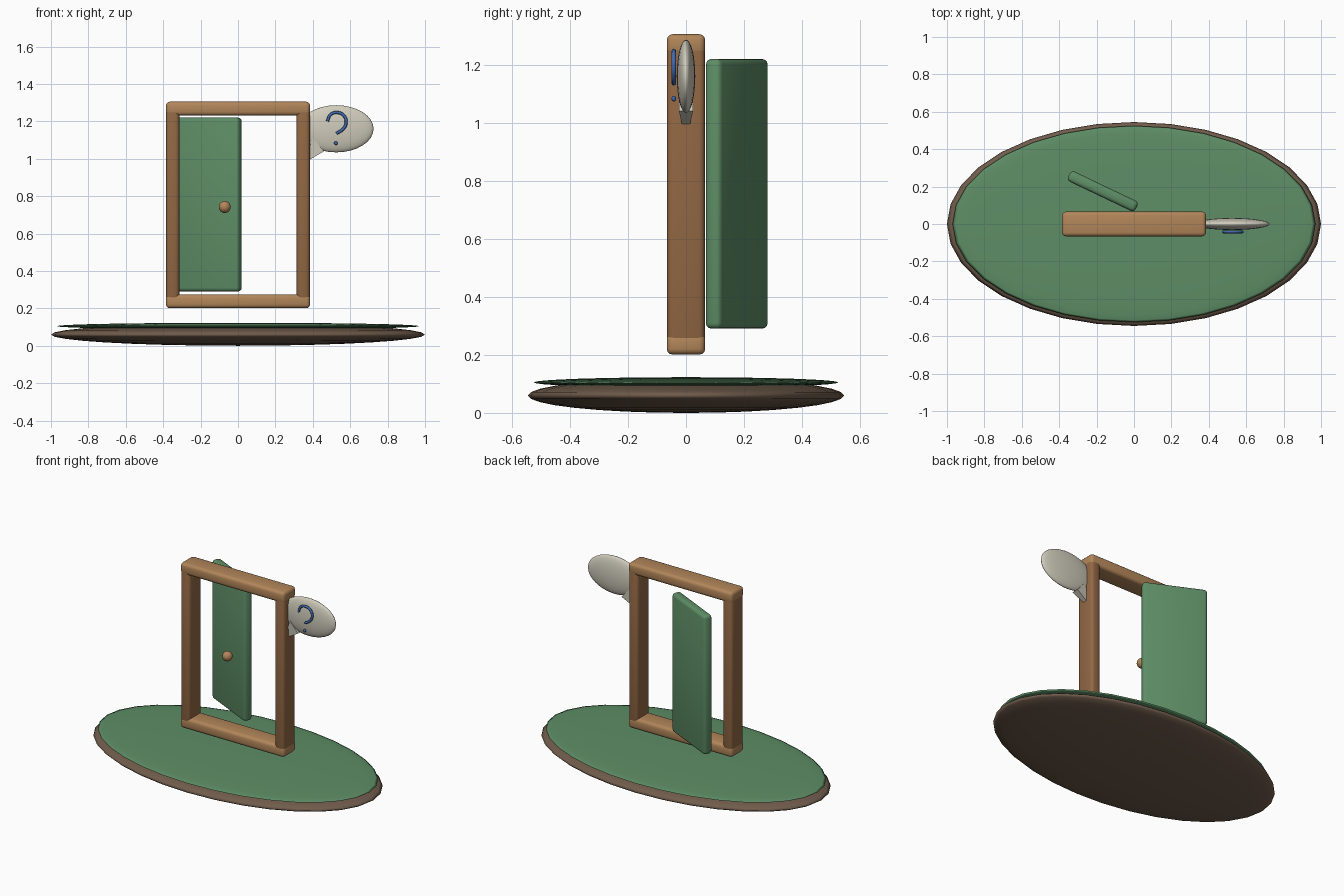
import bpy, bmesh, math

if "Cube" in bpy.data.objects:
    bpy.data.objects.remove(bpy.data.objects["Cube"])


def material(name, color):
    m = bpy.data.materials.new(name)
    m.diffuse_color = (*color, 1)
    m.use_nodes = True
    m.node_tree.nodes["Principled BSDF"].inputs["Base Color"].default_value = m.diffuse_color
    return m


green = material("leaf green", (0.112, 0.270, 0.133))
earth = material("earth brown", (0.162, 0.107, 0.072))
brown = material("dark wood", (0.288, 0.138, 0.058))
tan = material("light wood", (0.445, 0.238, 0.102))
cream = material("cream", (0.63, 0.60, 0.50))
blue = material("blue", (0.053, 0.141, 0.429))


def finish(obj, name, mat):
    obj.name = name
    obj.data.materials.append(mat)
    return obj


def ellipsoid(name, loc, radii, mat, segments=32, rings=16):
    bpy.ops.mesh.primitive_uv_sphere_add(segments=segments, ring_count=rings, radius=1, location=loc)
    obj = bpy.context.object
    obj.scale = radii
    bpy.ops.object.transform_apply(location=False, rotation=False, scale=True)
    bpy.ops.object.shade_smooth()
    return finish(obj, name, mat)


def rounded_box(name, loc, size, mat, turn=0.0, bevel=0.02):
    bpy.ops.mesh.primitive_cube_add(size=1, location=loc)
    obj = bpy.context.object
    obj.scale = size
    bpy.ops.object.transform_apply(location=False, rotation=False, scale=True)
    mod = obj.modifiers.new("rounded edges", 'BEVEL')
    mod.width = bevel
    mod.segments = 3
    bpy.ops.object.modifier_apply(modifier=mod.name)
    obj.rotation_euler.z = turn
    bpy.ops.object.shade_smooth_by_angle(angle=math.radians(35))
    return finish(obj, name, mat)


# Floating island: earth disc with a grass cap
ellipsoid("island_earth", (0, 0, 0.06), (1.0, 0.545, 0.06), earth)
ellipsoid("island_grass", (0, 0, 0.105), (0.97, 0.525, 0.018), green)

# Door frame
for side, x in (("left", -0.349), ("right", 0.349)):
    rounded_box(side + "_post", (x, 0, 0.7525), (0.07, 0.13, 1.06), brown)
for level, z in (("bottom", 0.238), ("top", 1.268)):
    rounded_box(level + "_rail", (0, 0, z), (0.77, 0.132, 0.074), tan)

# Open door and its knob
rounded_box("door", (-0.167, 0.175, 0.755), (0.40, 0.06, 0.93), green, turn=math.radians(-25.5))
ellipsoid("door_knob", (-0.071, -0.01, 0.742), (0.032, 0.032, 0.032), tan, 24, 12)

# Speech bubble
ellipsoid("bubble", (0.525, 0, 1.16), (0.2, 0.032, 0.126), cream)

# Bubble tail: wedge narrowing toward the post
bm = bmesh.new()
for x, z, half in ((0.375, 0.99, 0.013), (0.37, 1.03, 0.013), (0.46, 1.04, 0.024), (0.40, 1.11, 0.024)):
    for s in (-1, 1):
        bm.verts.new((x, s * half, z))
bmesh.ops.convex_hull(bm, input=bm.verts)
mesh = bpy.data.meshes.new("bubble_tail")
bm.to_mesh(mesh)
bm.free()
tail = bpy.data.objects.new("bubble_tail", mesh)
bpy.context.collection.objects.link(tail)
finish(tail, "bubble_tail", cream)

# Question mark: bent tube and dot
path = [(0.478, 1.20), (0.494, 1.235), (0.53, 1.247), (0.568, 1.228),
        (0.578, 1.19), (0.561, 1.158), (0.526, 1.135)]
curve = bpy.data.curves.new("question_hook", 'CURVE')
curve.dimensions = '3D'
curve.bevel_depth = 0.008
curve.bevel_resolution = 2
curve.use_fill_caps = True
curve.resolution_u = 6
spline = curve.splines.new('BEZIER')
spline.bezier_points.add(len(path) - 1)
for p, (x, z) in zip(spline.bezier_points, path):
    p.co = (x, -0.042, z)
    p.handle_left_type = p.handle_right_type = 'AUTO'
hook = bpy.data.objects.new("question_hook", curve)
bpy.context.collection.objects.link(hook)
finish(hook, "question_hook", blue)
ellipsoid("question_dot", (0.523, -0.042, 1.083), (0.01, 0.008, 0.01), blue, 16, 8)
